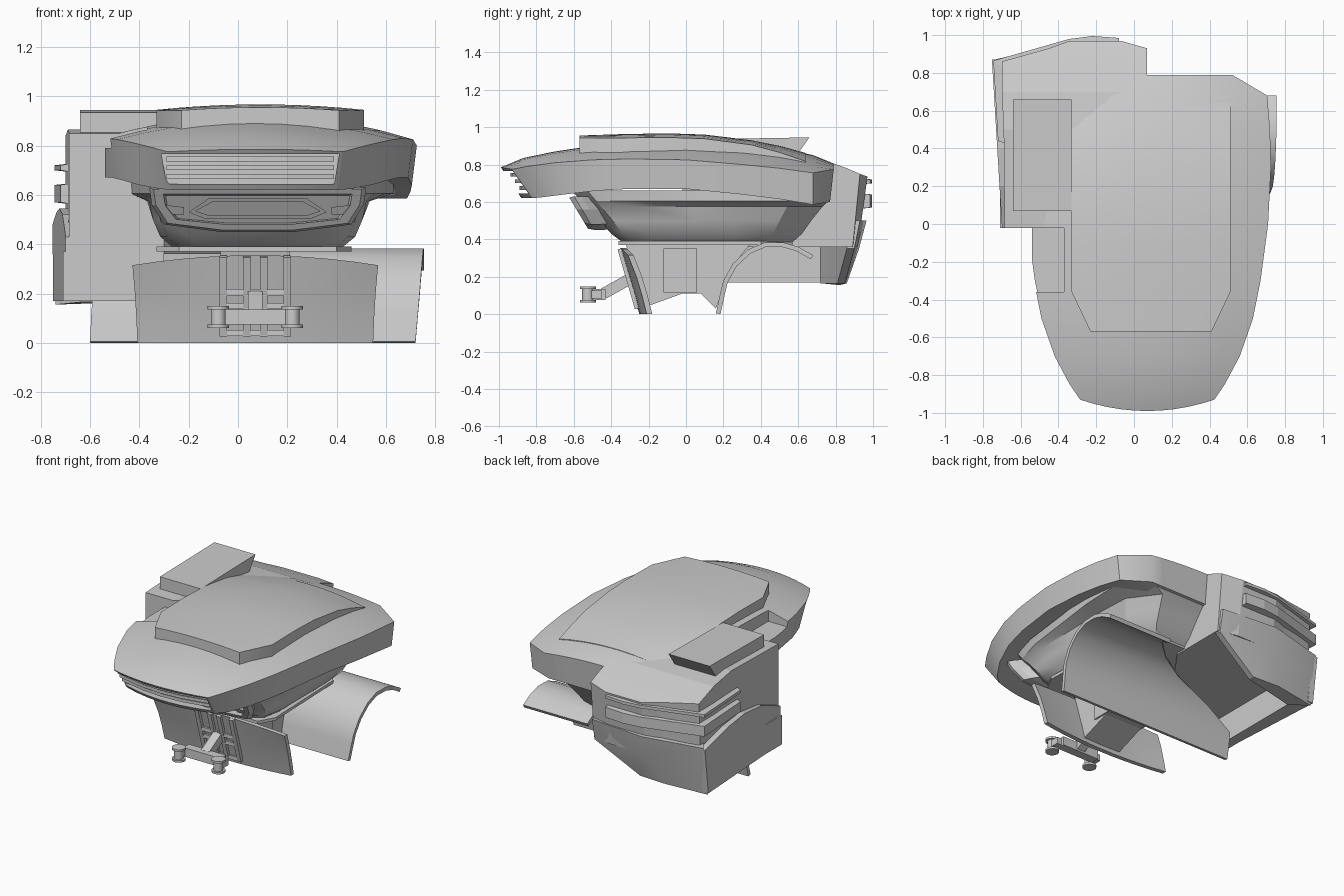
import bpy, bmesh
from mathutils import Vector

if "Cube" in bpy.data.objects:
    bpy.data.objects.remove(bpy.data.objects["Cube"])

grey = bpy.data.materials.new("light_grey")
grey.use_nodes = True
grey.diffuse_color = (0.6, 0.6, 0.6, 1)
grey.node_tree.nodes["Principled BSDF"].inputs["Base Color"].default_value = (0.6, 0.6, 0.6, 1)


def finish(name, bm, smooth=True):
    bmesh.ops.recalc_face_normals(bm, faces=bm.faces)
    mesh = bpy.data.meshes.new(name)
    bm.to_mesh(mesh)
    bm.free()
    ob = bpy.data.objects.new(name, mesh)
    bpy.context.collection.objects.link(ob)
    mesh.materials.append(grey)
    bpy.ops.object.select_all(action="DESELECT")
    ob.select_set(True)
    bpy.context.view_layer.objects.active = ob
    if smooth:
        bpy.ops.object.shade_smooth_by_angle(angle=0.5)
    return ob


def loft(name, rings, smooth=True):
    """Skin closed rings of equal (even) length, caps filled with strips."""
    bm = bmesh.new()
    rows = [[bm.verts.new(p) for p in r] for r in rings]
    n = len(rows[0])
    for a, b in zip(rows, rows[1:]):
        for i in range(n):
            j = (i + 1) % n
            bm.faces.new((a[i], a[j], b[j], b[i]))
    for r in (rows[0], rows[-1]):
        for i in range(n // 2 - 1):
            bm.faces.new((r[i], r[i + 1], r[n - 2 - i], r[n - 1 - i]))
    return finish(name, bm, smooth)


def prism(name, pts, make, a, b):
    """Extrude a 2D outline; make(u, v, w) gives the 3D point."""
    bm = bmesh.new()
    lo = [bm.verts.new(make(u, v, a)) for u, v in pts]
    hi = [bm.verts.new(make(u, v, b)) for u, v in pts]
    bm.faces.new(lo)
    bm.faces.new(hi)
    for i in range(len(pts)):
        j = (i + 1) % len(pts)
        bm.faces.new((lo[i], lo[j], hi[j], hi[i]))
    return finish(name, bm, False)


def box(name, x0, x1, y0, y1, z0, z1):
    return prism(name, [(x0, y0), (x1, y0), (x1, y1), (x0, y1)], lambda u, v, w: (u, v, w), z0, z1)


def bar(name, p, q, size):
    """Square bar between two points."""
    p, q = Vector(p), Vector(q)
    rot = (q - p).to_track_quat("Z", "Y")
    s = size / 2
    corners = [rot @ Vector(c) for c in ((-s, -s, 0), (s, -s, 0), (s, s, 0), (-s, s, 0))]
    return loft(name, [[p + c for c in corners], [q + c for c in corners]], False)


def cut(ob, cutter):
    mod = ob.modifiers.new("cut", "BOOLEAN")
    mod.operation, mod.solver, mod.object = "DIFFERENCE", "EXACT", cutter
    bpy.context.view_layer.objects.active = ob
    bpy.ops.object.modifier_apply(modifier="cut")
    bpy.data.objects.remove(cutter)


T = [i / 5 - 1 for i in range(11)]
CX = 0.07

# Upper hull: y, half width, crown, rim top, rim bottom, bottom shift in y
stations = [(-0.93, 0.355, 0.785, 0.775, 0.62, 0.11), (-0.85, 0.41, 0.835, 0.79, 0.625, 0.08),
            (-0.70, 0.49, 0.87, 0.81, 0.64, 0.05),
            (-0.50, 0.56, 0.90, 0.825, 0.66, 0.02), (-0.30, 0.60, 0.915, 0.83, 0.67, 0),
            (0, 0.64, 0.925, 0.825, 0.67, 0), (0.3, 0.655, 0.915, 0.80, 0.64, 0),
            (0.5, 0.65, 0.89, 0.78, 0.615, 0),
            (0.68, 0.635, 0.85, 0.755, 0.585, 0), (0.79, 0.45, 0.805, 0.775, 0.60, -0.02)]
rings = []
for k, (y, hw, top, rim, bot, dy) in enumerate(stations):
    nose = (0.06, 0.02)[k] if k < 2 else 0
    upper = [(CX + t * hw, y - nose * (1 - t * t), rim + (top - rim) * (1 - t * t)) for t in T]
    lower = [(CX + t * (hw - 0.02), y + dy - nose * (1 - t * t), bot) for t in reversed(T)]
    rings.append(upper + lower)
hull = loft("upper_hull", rings)
cut(hull, box("notch_cutter", -0.9, -0.37, -0.36, -0.02, 0.79, 1.1))
cut(hull, box("edge_cutter", -0.9, -0.54, -0.5, -0.02, 0.5, 1.1))
cut(hull, prism("grille_cutter", [(-0.31, 0.765), (-0.29, 0.645), (0.39, 0.645), (0.41, 0.765)],
                lambda u, v, w: (u, w, v), -1.1, -0.82))
bpy.context.view_layer.objects.active = hull
bpy.ops.object.shade_smooth_by_angle(angle=0.5)

# Grille slats, bowed like the nose
for z in (0.665, 0.70, 0.735):
    y = -0.84 - (z - 0.665) * 0.7
    prism("grille_slat", [(-0.29, y), (-0.1, y - 0.04), (0.05, y - 0.05), (0.2, y - 0.04), (0.39, y),
                          (0.39, -0.81), (-0.29, -0.81)], lambda u, v, w: (u, v, w), z, z + 0.02)

# Raised deck that fades into the hull at the rear: y, half width, crown, edge drop
deck = [(-0.57, 0.32, 0.955, 0.012), (-0.36, 0.42, 0.962, 0.02), (-0.1, 0.42, 0.967, 0.022),
        (0.1, 0.42, 0.96, 0.022), (0.35, 0.42, 0.93, 0.025), (0.5, 0.42, 0.9, 0.035), (0.64, 0.42, 0.862, 0.045)]
loft("raised_deck", [[(0.09 + t * hw, y, top - drop * t * t) for t in T]
                     + [(0.09 + t * hw, y, top - 0.13) for t in reversed(T)] for y, hw, top, drop in deck])

# Box on the deck with a slanted rear end
prism("deck_box", [(0.07, 0.78), (0.07, 0.935), (0.66, 0.945), (0.60, 0.86), (0.55, 0.78)],
      lambda u, v, w: (w, u, v), -0.64, -0.33)

# Lower bowl: z, half width, rear flare, front y, rear y
bowl = [(0.385, 0.34, 0, -0.34, 0.57), (0.43, 0.395, 0, -0.4, 0.62), (0.5, 0.425, 0, -0.46, 0.67),
        (0.575, 0.435, 0.03, -0.53, 0.73), (0.605, 0.44, 0.17, -0.56, 0.76), (0.66, 0.44, 0.17, -0.61, 0.77)]
half = [(-0.7, 0), (-0.93, 0.06), (-1, 0.2), (-1, 0.45), (-1, 0.65), (-0.96, 0.85), (-0.65, 1)]
outline = half + [(-x, s) for x, s in reversed(half)]
loft("lower_bowl", [[(0.08 + x * (hw + flare * s), y0 + s * (y1 - y0), z) for x, s in outline]
                    for z, hw, flare, y0, y1 in bowl])
prism("base_plate", [(-0.24, -0.36), (0.4, -0.36), (0.46, -0.25), (0.44, 0.4), (0.3, 0.57),
                     (-0.15, 0.57), (-0.28, 0.4), (-0.33, -0.25)], lambda u, v, w: (u, v, w), 0.37, 0.39)

# Front visor with recessed window
visor = [(-0.36, 0.63), (-0.35, 0.56), (-0.30, 0.48), (-0.07, 0.45),
         (0.23, 0.45), (0.46, 0.48), (0.51, 0.56), (0.52, 0.63)]


def visor_ring(sx, sz, depth, pts=visor, cx=0.08, cz=0.545):
    ring = []
    for x, z in pts:
        zz = cz + (z - cz) * sz
        ring.append((cx + (x - cx) * sx, depth - 0.55 - (zz - 0.5) * 0.6, zz))
    return ring


loft("visor", [visor_ring(0.7, 0.9, 0.2), visor_ring(0.95, 1, 0.07), visor_ring(1, 1, 0.03),
               visor_ring(0.96, 0.92, 0), visor_ring(0.87, 0.68, 0), visor_ring(0.85, 0.62, 0.05)], False)
pane = [(-0.2, 0.53), (-0.12, 0.585), (0.28, 0.585), (0.36, 0.53), (0.3, 0.505), (-0.14, 0.505)]
loft("visor_pane", [visor_ring(1, 1, 0.06, pane), visor_ring(1, 1, 0.005, pane),
                    visor_ring(0.9, 0.7, 0.005, pane), visor_ring(0.9, 0.7, 0.03, pane)], False)
for s in (-1, 1):
    lamp = [(0.08 + s * dx, z) for dx, z in ((0.3, 0.52), (0.3, 0.55), (0.38, 0.56), (0.39, 0.52))]
    loft("visor_lamp", [visor_ring(1, 1, 0.06, lamp), visor_ring(1, 1, 0.01, lamp)], False)

# Rear side block: y, outer x, inner x, top
block = [(-0.02, -0.685, -0.30, 0.85), (0.5, -0.69, 0.07, 0.865), (0.7, -0.70, 0.07, 0.838),
         (0.86, -0.70, 0.07, 0.78), (0.93, -0.45, 0.07, 0.75), (0.97, -0.34, -0.07, 0.735)]
loft("side_block", [[(a, y, top), (b, y, top), (b, y - max(0, y - 0.8) * 0.3, 0.36),
                     (a, y - max(0, y - 0.8) * 0.3, 0.36)] for y, a, b, top in block], False)

# Hanging walls of the block, open below; the rear one tapers and leans inward
tail = [(0.165, -0.25, 0.85, -0.45, 0.86, 0.82, 0.81), (0.35, 0.06, 0.9, -0.34, 0.925, 0.85, 0.86),
        (0.5, 0.06, 0.93, -0.34, 0.965, 0.87, 0.86)]
loft("rear_wall", [[(x0, y0, z), (x1, y1, z), (-0.74, y2, z - 0.01), (-0.64, 0.72, z),
                    (x1, (0.72 + yi) / 2, z), (x0, yi, z)] for z, x0, y0, x1, y1, y2, yi in tail])
box("outer_wall", -0.71, -0.64, -0.02, 0.76, 0.17, 0.37)
box("front_wall", -0.685, -0.30, -0.02, 0.02, 0.17, 0.37)

# Bulged panel on the outer side
fender = [(-0.02, 0.17), (-0.02, 0.43), (0.2, 0.52), (0.4, 0.545), (0.6, 0.53), (0.87, 0.48), (0.83, 0.17)]
prism("side_fender", fender, lambda u, v, w: (w - 0.06 * u, u, v), -0.70, -0.66)

# Trim strips wrapping the rear corner
wrap = [(-0.08, 0.985), (-0.22, 0.995), (-0.34, 0.98), (-0.745, 0.865), (-0.72, 0.44)]
inner = [(-0.08, 0.90), (-0.22, 0.90), (-0.34, 0.89), (-0.66, 0.80), (-0.66, 0.42)]
for z0, z1 in ((0.56, 0.65), (0.69, 0.73)):
    loft("trim_strip", [[(a, b, z0 + 0.01), (a, b, z1 - 0.01), (c, d, z1), (c, d, z0)]
                        for (a, b), (c, d) in zip(wrap, inner)], False)

# Rear mudguard arch: y, z, left x, right x
arch = [(0.16, 0.005, -0.60, 0.72), (0.185, 0.12, -0.595, 0.73), (0.2, 0.18, -0.59, 0.735),
        (0.25, 0.27, -0.38, 0.742), (0.33, 0.345, -0.07, 0.748), (0.42, 0.383, 0.1, 0.752),
        (0.52, 0.383, 0.2, 0.755), (0.6, 0.36, 0.27, 0.755), (0.68, 0.315, 0.27, 0.755)]
rings = []
for i, (y, z, a, b) in enumerate(arch):
    p, q = arch[max(0, i - 1)], arch[min(len(arch) - 1, i + 1)]
    d = Vector((q[0] - p[0], q[1] - p[1])).normalized() * 0.025
    rings.append([(a, y, z), (b, y, z), (b, y + d.y, max(0, z - d.x)), (a, y + d.y, max(0, z - d.x))])
loft("rear_mudguard", rings)

# Front mudguard: bowed sheet leaning forward
rings = []
for z, hw, y in ((0, 0.478, -0.25), (0.1, 0.482, -0.275), (0.2, 0.488, -0.305), (0.355, 0.498, -0.35)):
    drop = 0.04 if z > 0.3 else 0
    rings.append([(CX + t * hw, y + 0.04 * t * t, z - drop * t * t) for t in T]
                 + [(CX + t * hw, y + 0.03 + 0.04 * t * t, z - drop * t * t) for t in reversed(T)])
loft("front_mudguard", rings)


# Ribbed centre panel following the lean of the sheet
def lean(x, z):
    return (x, -0.25 - z * 0.29, z)


for x in (-0.06, 0.035, 0.105, 0.2):
    bar("panel_rib", lean(x, 0.03), lean(x, 0.35), 0.03)
for z in (0.04, 0.15, 0.205):
    bar("panel_crossbar", lean(-0.06, z), lean(0.2, z), 0.025)

# Pedestal between the mudguards
prism("pedestal", [(-0.24, 0.03), (-0.02, 0.11), (0.08, 0.11), (0.16, 0.03), (0.24, 0.25),
                   (0.34, 0.37), (-0.32, 0.37)], lambda u, v, w: (w, u, v), -0.07, 0.21)
box("pedestal_panel", -0.08, 0.22, -0.12, 0.06, 0.115, 0.35)

# Tow hook: arm, crossbar and two spools
bar("hook_arm", (CX, -0.28, 0.2), (CX, -0.44, 0.11), 0.06)
bar("hook_crossbar", (-0.07, -0.46, 0.105), (0.21, -0.46, 0.105), 0.06)
for x in (-0.08, 0.22):
    for name, r, z, h in (("spool", 0.03, 0.105, 0.08), ("spool_rim", 0.043, 0.068, 0.014),
                          ("spool_rim", 0.043, 0.142, 0.014)):
        bm = bmesh.new()
        bmesh.ops.create_cone(bm, cap_ends=True, segments=16, radius1=r, radius2=r, depth=h)
        bmesh.ops.translate(bm, verts=bm.verts, vec=(x, -0.525, z))
        finish(name, bm)
    bar("spool_link", (x, -0.45, 0.105), (x, -0.52, 0.105), 0.045)
